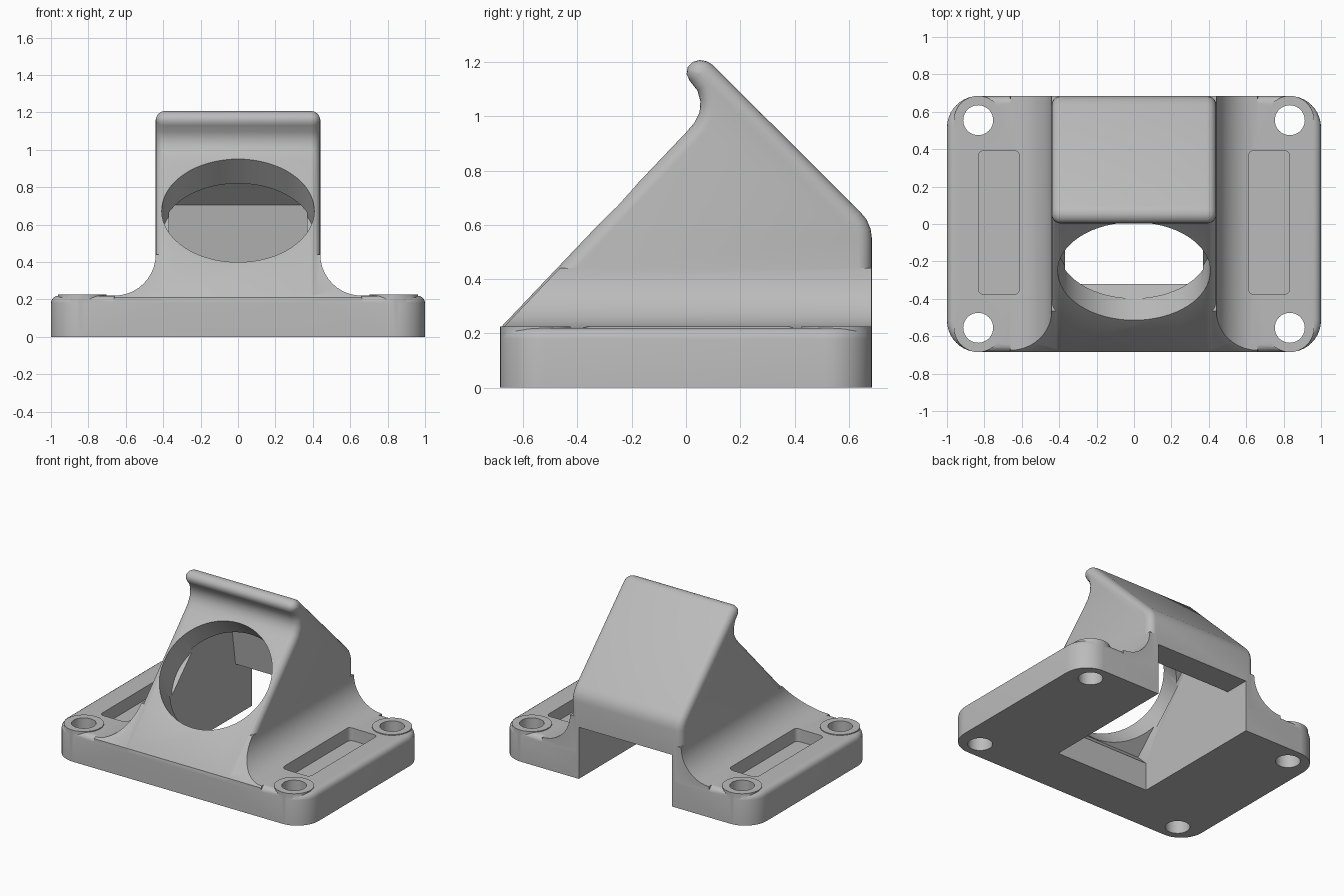
import bpy, bmesh, math
from mathutils import Matrix, Vector

if "Cube" in bpy.data.objects:
    bpy.data.objects.remove(bpy.data.objects["Cube"])

grey = bpy.data.materials.new("plain_grey")
grey.use_nodes = True
GREY = (0.5, 0.5, 0.5, 1)
grey.diffuse_color = GREY
grey.node_tree.nodes["Principled BSDF"].inputs["Base Color"].default_value = GREY


def finish(bm, name):
    bmesh.ops.recalc_face_normals(bm, faces=bm.faces)
    mesh = bpy.data.meshes.new(name)
    bm.to_mesh(mesh)
    bm.free()
    mesh.materials.append(grey)
    ob = bpy.data.objects.new(name, mesh)
    bpy.context.collection.objects.link(ob)
    return ob


def prism(name, points, low, high, axis):
    """Extrude a closed profile along x, y or z."""
    place = {"x": lambda a, b, t: (t, a, b),
             "y": lambda a, b, t: (a, t, b),
             "z": lambda a, b, t: (a, b, t)}[axis]
    bm = bmesh.new()
    face = bm.faces.new([bm.verts.new(place(a, b, low)) for a, b in points])
    new = bmesh.ops.extrude_face_region(bm, geom=[face])["geom"]
    shift = Vector(place(0, 0, high - low))
    bmesh.ops.translate(bm, vec=shift, verts=[g for g in new if isinstance(g, bmesh.types.BMVert)])
    return finish(bm, name)


def rounded_rect(cx, cy, hx, hy, r, steps=10):
    pts = []
    for q, (sx, sy) in enumerate([(1, 1), (-1, 1), (-1, -1), (1, -1)]):
        for i in range(steps + 1):
            a = (q + i / steps) * math.pi / 2
            pts.append((cx + sx * (hx - r) + r * math.cos(a), cy + sy * (hy - r) + r * math.sin(a)))
    return pts


def cylinder(name, x, y, r, low, high):
    return prism(name, rounded_rect(x, y, r, r, r * 0.999), low, high, "z")


def apply(ob, kind, **settings):
    mod = ob.modifiers.new(kind, kind)
    for key, value in settings.items():
        setattr(mod, key, value)
    bpy.context.view_layer.objects.active = ob
    bpy.ops.object.modifier_apply(modifier=mod.name)


def bevel(ob, width, segments=5, angle=60):
    apply(ob, "BEVEL", width=width, segments=segments, limit_method="ANGLE",
          angle_limit=math.radians(angle), use_clamp_overlap=False)


def combine(ob, other, operation):
    apply(ob, "BOOLEAN", object=other, operation=operation, solver="EXACT")
    bpy.data.objects.remove(other)


HALF_Y = 0.685

# Base plate with a softened upper rim
mount = prism("angled_mount", rounded_rect(0, 0, 1, HALF_Y, 0.17), 0, 0.22, "z")
bm = bmesh.new()
bm.from_mesh(mount.data)
rim = [e for e in bm.edges if all(v.co.z > 0.2 for v in e.verts)]
bmesh.ops.bevel(bm, geom=rim, offset=0.04, segments=4, profile=0.5, affect="EDGES")
bm.to_mesh(mount.data)
bm.free()

# Wedge body with a hooked lip at the top
side = [(-HALF_Y, 0), (-HALF_Y, 0.2), (-0.675, 0.23), (0.0, 0.94), (0.03, 0.975), (0.05, 1.015),
        (0.053, 1.055), (0.042, 1.095), (0.014, 1.13), (0.002, 1.155), (0.006, 1.18), (0.025, 1.2),
        (0.05, 1.207), (0.075, 1.203), (0.097, 1.19), (0.64, 0.65), (0.665, 0.62), (0.68, 0.585),
        (HALF_Y, 0.55), (HALF_Y, 0)]
body = prism("wedge_body", side, -0.44, 0.44, "x")
bevel(body, 0.05)

# Concave flare between body and plate, trimmed along the front slope
right = [(0.44 + 0.22 * (1 - math.cos(t)), 0.22 + 0.22 * (1 - math.sin(t)))
         for t in [i * math.pi / 20 for i in range(11)]]
flare = prism("side_flare", [(0.68, 0.1)] + right[::-1] + [(-x, z) for x, z in right] + [(-0.68, 0.1)],
              -HALF_Y + 0.001, HALF_Y - 0.001, "y")
bm = bmesh.new()
bm.from_mesh(flare.data)
cut = bmesh.ops.bisect_plane(bm, geom=bm.verts[:] + bm.edges[:] + bm.faces[:],
                             plane_co=(0, -0.67, 0.225), plane_no=(0, -1.05, 1), clear_outer=True)
bmesh.ops.holes_fill(bm, edges=[e for e in bm.edges if e.is_boundary])
bm.to_mesh(flare.data)
bm.free()

combine(mount, flare, "UNION")
combine(mount, body, "UNION")

# Screw bosses
corners = [(sx * 0.833, sy * 0.555) for sx in (-1, 1) for sy in (-1, 1)]
for x, y in corners:
    combine(mount, cylinder("screw_boss", x, y, 0.13, 0.05, 0.226), "UNION")

# Inner cavity, open below and at the back
inner = [(-0.32, -0.1), (-0.32, 0.2), (-0.4, 0.28), (0.23, 0.91), (0.45, 0.705), (0.5, 0.37),
         (0.8, 0.37), (0.8, -0.1)]
combine(mount, prism("cavity_cutter", inner, -0.37, 0.37, "x"), "DIFFERENCE")

# Round window, square to the front slope
window = prism("window_cutter", [(0.408 * math.cos(a), 0.38 * math.sin(a))
               for a in [i * math.tau / 64 for i in range(64)]], -0.2, 0.4, "z")
window.data.transform(Matrix.Translation((0, -0.25, 0.672)) @ Matrix.Rotation(math.radians(45), 4, "X"))
combine(mount, window, "DIFFERENCE")

# Screw holes and side pockets
for x, y in corners:
    combine(mount, cylinder("hole_cutter", x, y, 0.08, -0.1, 0.4), "DIFFERENCE")
for s in (-1, 1):
    pocket = prism("pocket_cutter", rounded_rect(s * 0.722, 0.008, 0.11, 0.385, 0.03, 5), 0.13, 0.4, "z")
    combine(mount, pocket, "DIFFERENCE")

bpy.ops.object.select_all(action="DESELECT")
mount.select_set(True)
bpy.context.view_layer.objects.active = mount
bpy.ops.object.shade_smooth_by_angle(angle=math.radians(35))
